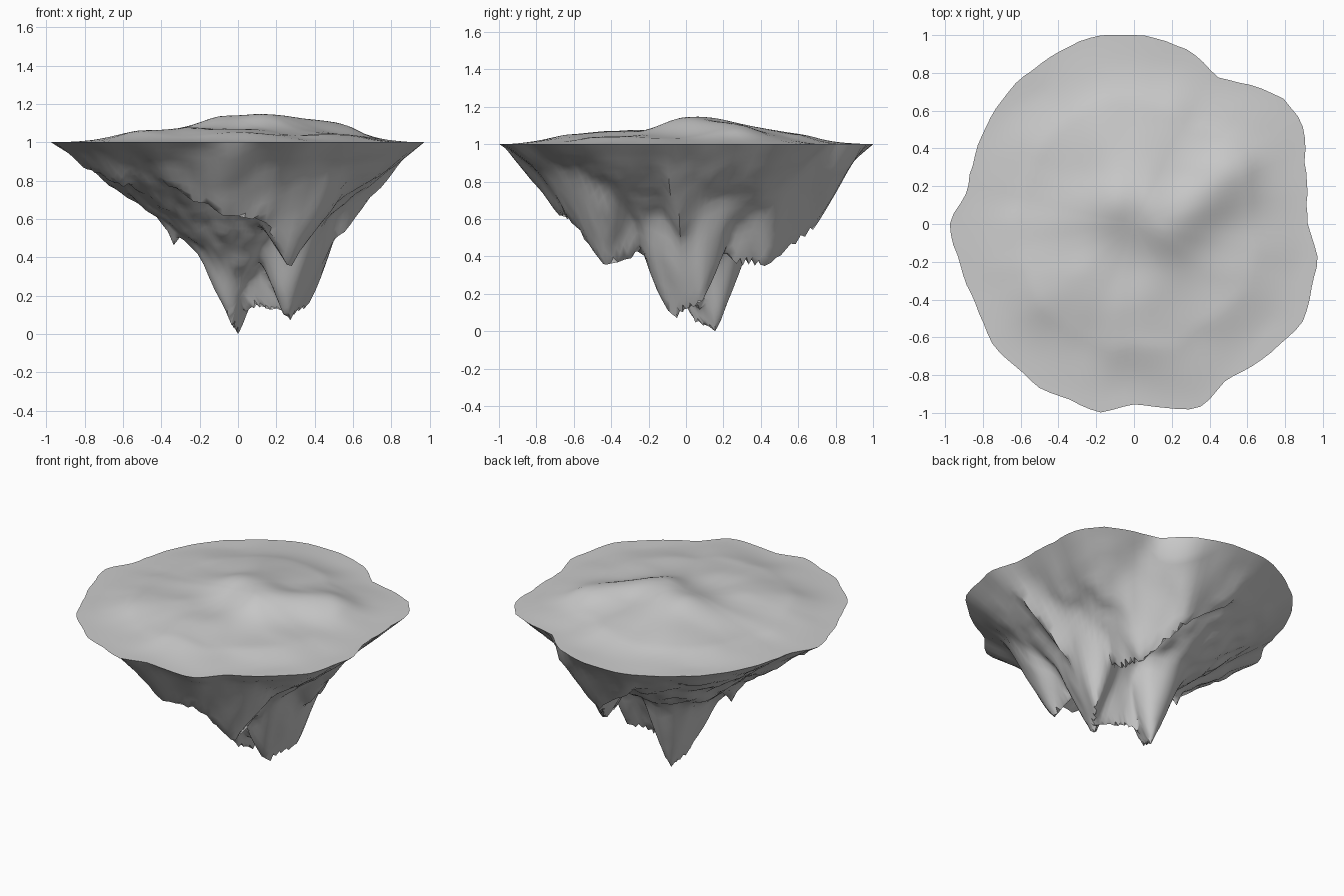
import bpy, bmesh, math
from mathutils import Vector, noise

cube = bpy.data.objects.get("Cube")
if cube:
    bpy.data.objects.remove(cube)

SIDES, RINGS = 108, 32

# Shoreline radius every 10 degrees, counter-clockwise from +x
SHORE = [.92, .93, .965, 1.03, 1.03, .96, .9, .95, .985,
         1, 1.01, 1, .98, .97, .955, .93, .91, .905,
         .975, .95, .94, .945, .98, .98, 1, .99, 1.01,
         .955, .99, 1.03, .96, .98, 1, 1.03, 1, .985]

# Hanging rock ridges: start point, end point, steepness
RIDGES = [
    # Central pillars and the saddle joining them
    ((0, .16, 0), (-.04, .03, .06), 2.4),
    ((.25, -.08, .06), (.37, .08, .16), 2.4),
    ((0, .08, .1), (.28, -.02, .12), 2.4),
    # Front spur
    ((.27, -.43, .32), (.27, -.27, .39), 1.9),
    ((.27, -.43, .34), (.14, -.61, .59), 1.6),
    # Front ledge
    ((-.1, -.68, .61), (.14, -.61, .59), 1.5),
    ((-.1, -.67, .62), (-.35, -.62, .76), 1.3),
    # Back spur
    ((.3, .43, .35), (.33, .24, .37), 1.9),
    ((.3, .43, .35), (.17, .67, .52), 1.7),
    ((.17, .67, .53), (-.1, .76, .74), 1.5),
    # Left spike and left lip
    ((-.33, 0, .44), (-.42, -.03, .61), 2.3),
    ((-.8, -.1, .86), (-.6, -.4, .77), 1.1),
    # Right shoulder
    ((.45, 0, .4), (.8, -.1, .82), 1.4),
]

# Low hills: start point, end point, height, spread
HILLS = [
    ((-.06, .12), (.05, .12), .055, .16),
    ((.18, -.03), (.5, .26), .055, .15),
    ((-.45, -.3), (-.3, -.28), .015, .16),
    ((0, -.45), (.05, -.65), .015, .15),
    ((-.1, .4), (.2, .5), .025, .2),
]


def shore_radius(angle):
    f = angle / math.tau * len(SHORE)
    i, t = int(f), f % 1
    a, b, c, d = (SHORE[(i + k) % len(SHORE)] for k in (-1, 0, 1, 2))
    smooth = b + t * (c - a + t * (2 * a - 5 * b + 4 * c - d + t * (3 * (b - c) + d - a))) / 2
    return smooth + .008 * noise.noise(Vector((math.cos(angle), math.sin(angle), 0)) * 13)


def along(p, a, b):
    """Distance from p to a flat segment, and how far along it p lies."""
    a, b = Vector(a[:2]), Vector(b[:2])
    t = max(0, min(1, (p - a).dot(b - a) / (b - a).length_squared))
    return (p - a.lerp(b, t)).length, t


def smooth_min(a, b, k=.05):
    h = max(k - abs(a - b), 0) / k
    return min(a, b) - h * h * k / 4


def ground(p, s):
    z = .08 * (1 - s ** 1.5)
    for a, b, height, spread in HILLS:
        z += height * math.exp(-(along(p, a, b)[0] / spread) ** 2)
    z += .02 * noise.noise(Vector((p.x, p.y, 3)) * 3.5)
    return 1 + max(z, 0) * min(1, (1 - s) * 3)


def rock(p, s):
    inward = 1 - s
    z = 1 - inward * (.75 + .12 * p.x + .1 * p.y)
    wobble = noise.noise(Vector((p.x, p.y, 0)) * 4)
    for a, b, steep in RIDGES:
        d, t = along(p, a, b)
        z = smooth_min(z, a[2] + t * (b[2] - a[2]) + steep * d * (1 + .15 * wobble))
    # Broad swell and fine roughness
    z += .03 * wobble * min(1, inward * 3)
    z += .025 * noise.noise(Vector((p.x, p.y, 5)) * 11) * min(1, inward * 3)
    return max(0, min(z, 1 - .55 * inward))


def stitch(bm, outer, inner, facing_up):
    for i in range(SIDES):
        j = (i + 1) % SIDES
        quad = [outer[i], outer[j], inner[j], inner[i]]
        bm.faces.new(quad if facing_up else quad[::-1])


def make_surface(bm, height, facing_up, rim):
    """Polar sheet reaching from a shared rim to the middle."""
    outer = rim
    for ring in range(1, RINGS):
        s = 1 - ring / RINGS
        inner = []
        for v in rim:
            p = v.co.xy * s
            inner.append(bm.verts.new((p.x, p.y, height(p, s))))
        stitch(bm, outer, inner, facing_up)
        outer = inner
    centre = bm.verts.new((0, 0, height(Vector((0, 0)), 0)))
    for i in range(SIDES):
        tri = [outer[i], outer[(i + 1) % SIDES], centre]
        bm.faces.new(tri if facing_up else tri[::-1])


# Floating island: gentle top sheet and rocky underside sharing one rim
bm = bmesh.new()
rim = []
for i in range(SIDES):
    angle = math.tau * i / SIDES
    r = shore_radius(angle)
    rim.append(bm.verts.new((r * math.cos(angle), r * math.sin(angle), 1)))
make_surface(bm, ground, True, rim)
make_surface(bm, rock, False, rim)

mesh = bpy.data.meshes.new("floating_island")
bm.to_mesh(mesh)
bm.free()
island = bpy.data.objects.new("floating_island", mesh)
bpy.context.collection.objects.link(island)

# Plain stone colour
stone = bpy.data.materials.new("light_grey_stone")
stone.use_nodes = True
colour = (.6, .6, .6, 1)
stone.diffuse_color = colour
stone.node_tree.nodes["Principled BSDF"].inputs["Base Color"].default_value = colour
mesh.materials.append(stone)

bpy.context.view_layer.objects.active = island
island.select_set(True)
bpy.ops.object.shade_smooth_by_angle(angle=math.radians(50))
